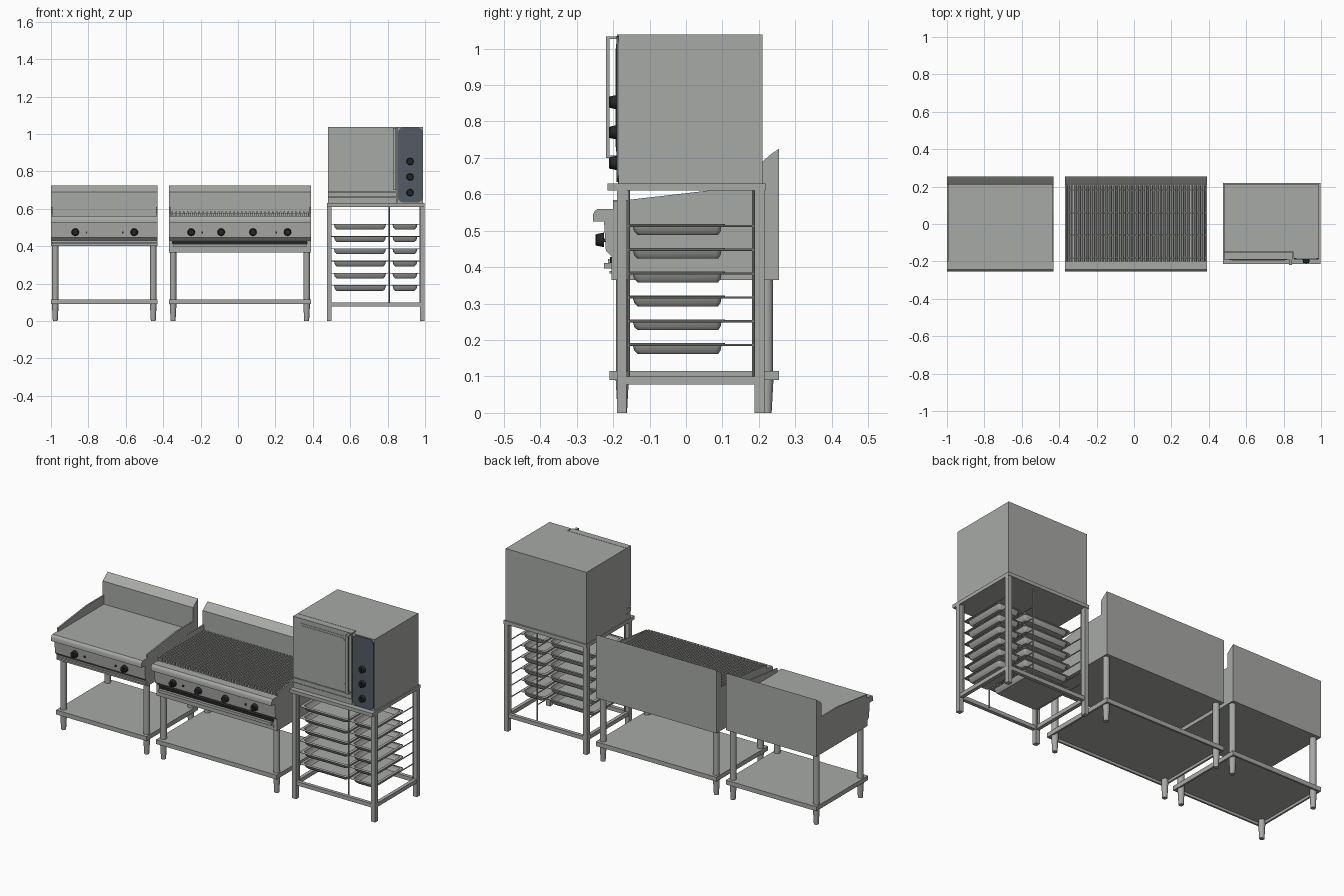
import bpy, bmesh, math
from mathutils import Matrix

if "Cube" in bpy.data.objects:
    bpy.data.objects.remove(bpy.data.objects["Cube"])


def mat(name, r, g, b):
    m = bpy.data.materials.new(name)
    m.diffuse_color = (r, g, b, 1)
    m.use_nodes = True
    m.node_tree.nodes["Principled BSDF"].inputs["Base Color"].default_value = m.diffuse_color
    return m


STEEL = mat("brushed steel", 0.39, 0.40, 0.38)
SLATE = mat("slate control panel", 0.085, 0.105, 0.125)
BLACK = mat("black plastic", 0.018, 0.018, 0.02)


def finish(bm, name, m, smooth=False):
    bmesh.ops.recalc_face_normals(bm, faces=bm.faces)
    me = bpy.data.meshes.new(name)
    bm.to_mesh(me)
    bm.free()
    ob = bpy.data.objects.new(name, me)
    bpy.context.collection.objects.link(ob)
    me.materials.append(m)
    if smooth:
        bpy.ops.object.select_all(action='DESELECT')
        ob.select_set(True)
        bpy.context.view_layer.objects.active = ob
        bpy.ops.object.shade_smooth_by_angle(angle=math.radians(35))
    return ob


def add_box(bm, x0, x1, y0, y1, z0, z1):
    r = bmesh.ops.create_cube(bm, size=1)
    for v in r['verts']:
        v.co = ((x0 + x1) / 2 + v.co.x * (x1 - x0),
                (y0 + y1) / 2 + v.co.y * (y1 - y0),
                (z0 + z1) / 2 + v.co.z * (z1 - z0))
    return r['verts']


def boxes(name, m, *specs):
    bm = bmesh.new()
    for s in specs:
        add_box(bm, *s)
    return finish(bm, name, m)


def prism(name, m, pts, axis, a, b, smooth=False):
    """Extrude a 2D profile: axis 'x' uses (y,z) points, axis 'y' uses (x,z)."""
    bm = bmesh.new()
    put = (lambda p, t: (t, p[0], p[1])) if axis == 'x' else (lambda p, t: (p[0], t, p[1]))
    lo = [bm.verts.new(put(p, a)) for p in pts]
    hi = [bm.verts.new(put(p, b)) for p in pts]
    bm.faces.new(lo)
    bm.faces.new(hi[::-1])
    n = len(pts)
    for i in range(n):
        bm.faces.new((lo[i], lo[(i + 1) % n], hi[(i + 1) % n], hi[i]))
    return finish(bm, name, m, smooth)


def rounded(x0, x1, z0, z1, r, seg=5):
    pts = []
    for cx, cz, a in ((x1 - r, z1 - r, 0), (x0 + r, z1 - r, 90), (x0 + r, z0 + r, 180), (x1 - r, z0 + r, 270)):
        for i in range(seg + 1):
            t = math.radians(a + 90 * i / seg)
            pts.append((cx + r * math.cos(t), cz + r * math.sin(t)))
    return pts


def add_cone(bm, loc, r1, r2, depth, along='z', seg=20):
    rot = {'z': Matrix(), 'y': Matrix.Rotation(math.pi / 2, 4, 'X')}[along]
    bmesh.ops.create_cone(bm, cap_ends=True, segments=seg, radius1=r1, radius2=r2, depth=depth,
                          matrix=Matrix.Translation(loc) @ rot)


def knob(name, x, y, z):
    # tapered dial and a grip bar, pointing to the front
    bm = bmesh.new()
    add_cone(bm, (x, y - 0.008, z), 0.020, 0.016, 0.020, 'y')
    add_box(bm, x - 0.004, x + 0.004, y - 0.021, y - 0.017, z - 0.015, z + 0.015)
    finish(bm, name, BLACK, True)


def cooker(tag, x0, x1, zb, knobs, lights):
    # main cabinet with rounded front rail
    prof = [(0.255, zb), (-0.205, zb), (-0.205, 0.43), (-0.22, 0.445), (-0.225, 0.525), (-0.255, 0.525),
            (-0.255, 0.545), (-0.251, 0.554), (-0.243, 0.56), (-0.19, 0.56), (0.255, 0.56)]
    prism(tag + "_cabinet", STEEL, prof, 'x', x0, x1, True)
    # splashback with leaning top
    prism(tag + "_splashback", STEEL, [(0.255, 0.56), (0.255, 0.725), (0.232, 0.709), (0.21, 0.69),
          (0.21, 0.56)], 'x', x0, x1, True)
    # sloping side walls
    for side, a, b in (("left", x0, x0 + 0.008), ("right", x1 - 0.008, x1)):
        prism(f"{tag}_{side}_wall", STEEL, [(-0.2, 0.555), (-0.2, 0.58), (0.06, 0.61), (0.212, 0.61), (0.212, 0.555)],
              'x', a, b)
    # under shelf with a folded rim
    boxes(tag + "_shelf", STEEL, (x0, x1, -0.21, 0.255, 0.105, 0.115),
          (x0, x1, -0.21, -0.2, 0.09, 0.105), (x0, x1, 0.245, 0.255, 0.09, 0.105),
          (x0, x0 + 0.01, -0.2, 0.245, 0.09, 0.105), (x1 - 0.01, x1, -0.2, 0.245, 0.09, 0.105))
    # round legs with tapered feet
    bm = bmesh.new()
    for x in (x0 + 0.023, x1 - 0.023):
        for y in (-0.175, 0.222):
            add_cone(bm, (x, y, (zb + 0.09) / 2), 0.017, 0.017, zb - 0.09)
            add_cone(bm, (x, y, 0.045), 0.013, 0.018, 0.09)
    finish(bm, tag + "_legs", STEEL, True)
    for i, x in enumerate(knobs):
        knob(f"{tag}_knob_{i + 1}", x, -0.227, 0.475)
    boxes(tag + "_igniters", BLACK, *[(x - 0.004, x + 0.004, -0.227, -0.215, 0.469, 0.479) for x in lights])


# flat griddle
cooker("griddle", -1.0, -0.43, 0.40, (-0.87, -0.555), (-0.81, -0.615))
boxes("griddle_front_trim", STEEL, (-0.995, -0.435, -0.214, -0.2, 0.412, 0.422))

# chargrill
cooker("chargrill", -0.37, 0.39, 0.365, (-0.25, -0.09, 0.08, 0.265), (-0.19, 0.205))
boxes("chargrill_tray_slot", BLACK, (-0.352, 0.372, -0.209, -0.2, 0.412, 0.428))
boxes("chargrill_drip_tray_lip", STEEL, (-0.345, 0.365, -0.225, -0.2, 0.396, 0.412),
      (-0.352, 0.372, -0.21, -0.2, 0.382, 0.39))
bm = bmesh.new()
N = 36
for i in range(N):
    x = -0.352 + i * 0.724 / (N - 1)
    vs = add_box(bm, x - 0.0065, x + 0.0065, -0.2, 0.205, 0.562, 0.584)
    for v in vs:
        if v.co.z > 0.57:
            v.co.x = x + (v.co.x - x) * 0.6
for y in (-0.18, -0.06, 0.06, 0.18):
    add_box(bm, -0.36, 0.38, y - 0.004, y + 0.004, 0.562, 0.574)
finish(bm, "chargrill_grate", STEEL)

# oven body, door and lower trim
boxes("oven_body", STEEL, (0.48, 0.99, -0.15, 0.21, 0.63, 1.038), (0.853, 0.99, -0.185, -0.15, 0.63, 1.038))
boxes("oven_door", STEEL, (0.48, 0.848, -0.19, -0.152, 0.692, 1.038))
boxes("oven_lower_trim", STEEL, (0.48, 0.848, -0.186, -0.15, 0.63, 0.66), (0.48, 0.848, -0.19, -0.15, 0.664, 0.688))
prism("oven_door_frame", STEEL, rounded(0.508, 0.818, 0.718, 1.012, 0.02), 'y', -0.192, -0.188)
prism("oven_window", STEEL, rounded(0.520, 0.806, 0.730, 1.000, 0.014), 'y', -0.194, -0.188)
boxes("oven_door_handle", STEEL, (0.829, 0.846, -0.219, -0.21, 0.7, 1.033),
      (0.831, 0.844, -0.212, -0.189, 0.7, 0.706), (0.831, 0.844, -0.212, -0.189, 1.027, 1.033))
prism("oven_control_panel", SLATE, rounded(0.856, 0.987, 0.634, 1.034, 0.025), 'y', -0.191, -0.184)
for i, z in enumerate((0.853, 0.77, 0.686)):
    knob(f"oven_knob_{i + 1}", 0.92, -0.19, z)

# oven stand
X0, X1, Y0, Y1 = 0.475, 0.997, -0.19, 0.215
boxes("stand_top", STEEL, (X0, X1, -0.215, 0.218, 0.61, 0.63))
boxes("stand_legs", STEEL, *[(x, x + 0.025, y, y + 0.027, 0, 0.612)
                             for x in (X0, X1 - 0.025) for y in (Y0, Y1 - 0.027)])
boxes("stand_rails", STEEL,
      *[(X0 + 0.02, X1 - 0.02, y, y + 0.02, 0.078, 0.1) for y in (Y0 + 0.003, Y1 - 0.023)],
      *[(x, x + 0.02, Y0 + 0.02, Y1 - 0.02, 0.078, 0.1) for x in (X0 + 0.003, X1 - 0.023)])

# wire tray runners
LEVELS = [0.514 - 0.0654 * i for i in range(6)]
bm = bmesh.new()
for x in (0.497, 0.808, 0.975):
    for y in (-0.157, 0.184):
        add_cone(bm, (x, y, 0.35), 0.0035, 0.0035, 0.53, 'z', 8)
    for z in LEVELS:
        add_cone(bm, (x, 0.014, z - 0.001), 0.003, 0.003, 0.35, 'y', 8)
finish(bm, "stand_tray_runners", STEEL, True)


def tray(name, x0, x1, z):
    # flanged pan made from nested rings
    bm = bmesh.new()
    rings = []
    for inset, dz in ((0, 0), (0.014, 0), (0.019, -0.018), (0.028, -0.027)):
        pts = rounded(x0 + inset, x1 - inset, -0.16 + inset, 0.107 - inset * 0.7, 0.012, 3)
        rings.append([bm.verts.new((px, py, z + dz)) for px, py in pts])
    for a, b in zip(rings, rings[1:]):
        for i in range(len(a)):
            j = (i + 1) % len(a)
            bm.faces.new((a[i], a[j], b[j], b[i]))
    bm.faces.new(rings[-1])
    ob = finish(bm, name, STEEL, True)
    mod = ob.modifiers.new("thickness", 'SOLIDIFY')
    mod.thickness = 0.003
    mod.offset = 0


for i, z in enumerate(LEVELS):
    tray(f"wide_tray_{i + 1}", 0.5, 0.804, z + 0.003)
    tray(f"narrow_tray_{i + 1}", 0.813, 0.972, z + 0.003)
